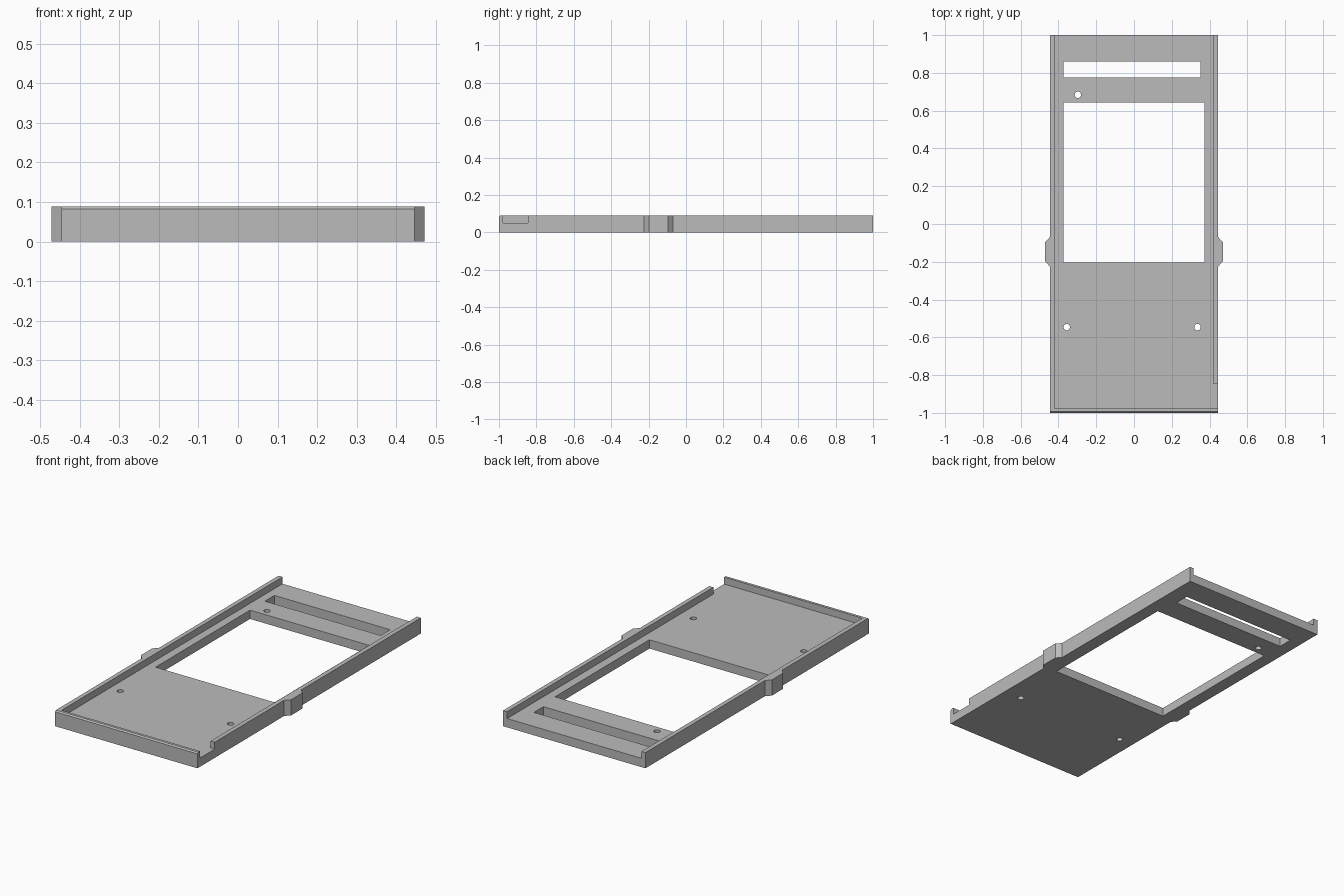
import bpy, bmesh, math

cube = bpy.data.objects.get("Cube")
if cube:
    bpy.data.objects.remove(cube, do_unlink=True)

HEIGHT, FLOOR = 0.089, 0.05
HALF_W, TAB_W, INNER_W = 0.446, 0.471, 0.421

grey = bpy.data.materials.new("plain grey")
grey.use_nodes = True
colour = (0.5, 0.5, 0.5, 1)
grey.diffuse_color = colour
grey.node_tree.nodes["Principled BSDF"].inputs["Base Color"].default_value = colour


def prism(name, outline, z0, z1, chamfer_front=0):
    """Extrude a flat outline from z0 to z1."""
    bm = bmesh.new()
    base = bm.faces.new([bm.verts.new((x, y, z0)) for x, y in outline])
    ext = bmesh.ops.extrude_face_region(bm, geom=[base])
    top = [v for v in ext["geom"] if isinstance(v, bmesh.types.BMVert)]
    bmesh.ops.translate(bm, verts=top, vec=(0, 0, z1 - z0))
    bmesh.ops.recalc_face_normals(bm, faces=bm.faces)
    if chamfer_front:
        edge = [e for e in bm.edges
                if all(v.co.y < -0.999 and v.co.z > z1 - 0.001 for v in e.verts)]
        bmesh.ops.bevel(bm, geom=edge, offset=chamfer_front, segments=1,
                        affect='EDGES')
    mesh = bpy.data.meshes.new(name)
    bm.to_mesh(mesh)
    bm.free()
    mesh.materials.append(grey)
    obj = bpy.data.objects.new(name, mesh)
    bpy.context.collection.objects.link(obj)
    return obj


def rect(x0, x1, y0, y1):
    return [(x0, y0), (x1, y0), (x1, y1), (x0, y1)]


def circle(x, y, r, n=24):
    return [(x + r * math.cos(2 * math.pi * i / n),
             y + r * math.sin(2 * math.pi * i / n)) for i in range(n)]


# Tray block with a chamfered grip tab on each side
side = [(HALF_W, -1), (HALF_W, -0.224), (TAB_W, -0.198),
        (TAB_W, -0.096), (HALF_W, -0.07), (HALF_W, 1)]
tray = prism("tray", side + [(-x, y) for x, y in reversed(side)],
             0, HEIGHT, chamfer_front=0.007)

# Recess open at the back, with a gap in the rail by the front corner
recess = [(-INNER_W, -0.978), (0.6, -0.978), (0.6, -0.846),
          (INNER_W, -0.846), (INNER_W, 1.1), (-INNER_W, 1.1)]
cutters = [prism("recess_cutter", recess, FLOOR, 0.2)]

# Window, slot and screw holes through the floor
through = {
    "window_cutter": rect(-0.374, 0.372, -0.204, 0.642),
    "slot_cutter": rect(-0.374, 0.352, 0.775, 0.86),
    "back_hole_cutter": circle(-0.297, 0.684, 0.017),
    "front_hole_cutter_right": circle(-0.356, -0.546, 0.017),
    "front_hole_cutter_left": circle(0.336, -0.546, 0.017),
}
cutters += [prism(name, pts, -0.1, 0.2) for name, pts in through.items()]

for cutter in cutters:
    cutter.hide_render = True
    mod = tray.modifiers.new(cutter.name, 'BOOLEAN')
    mod.operation = 'DIFFERENCE'
    mod.solver = 'EXACT'
    mod.object = cutter

# Bake the cuts and drop the cutters
bpy.context.view_layer.update()
graph = bpy.context.evaluated_depsgraph_get()
cut_mesh = bpy.data.meshes.new_from_object(tray.evaluated_get(graph))
tray.modifiers.clear()
tray.data = cut_mesh
for cutter in cutters:
    bpy.data.objects.remove(cutter, do_unlink=True)
